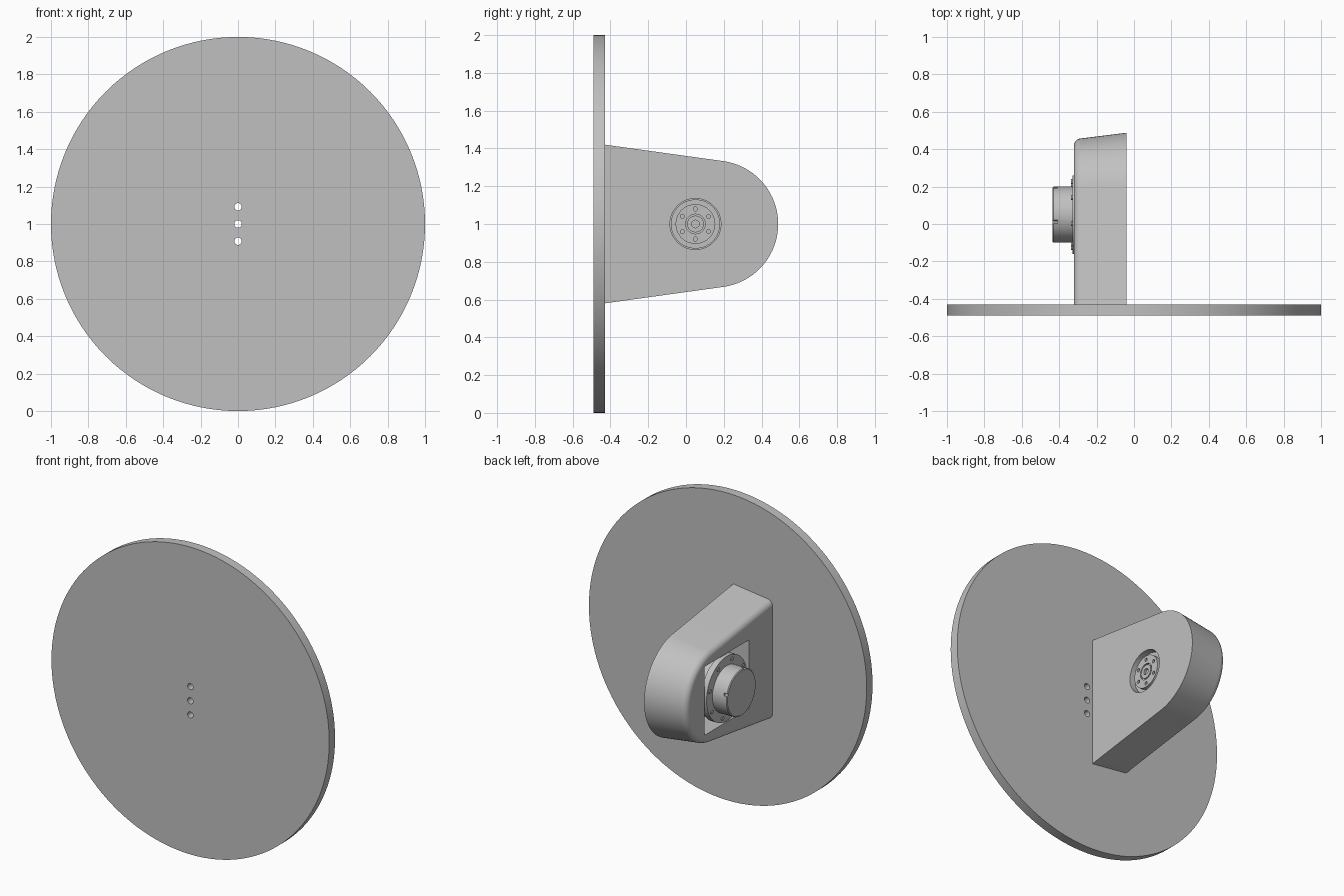
import bpy, bmesh
from math import sin, cos, pi, radians
from mathutils import Vector

cube = bpy.data.objects.get("Cube")
if cube:
    bpy.data.objects.remove(cube, do_unlink=True)

grey = bpy.data.materials.new("plain grey")
grey.use_nodes = True
grey.diffuse_color = (0.53, 0.53, 0.53, 1)
grey.node_tree.nodes["Principled BSDF"].inputs["Base Color"].default_value = grey.diffuse_color

AXIS_Y, AXIS_Z = 0.05, 1.0      # motor axis, running along x
BACK = -0.43                    # rear face of the round plate


def loft(name, rings):
    """Skin a list of matching point rings and cap both ends."""
    bm = bmesh.new()
    loops = [[bm.verts.new(p) for p in ring] for ring in rings]
    n = len(loops[0])
    for a, b in zip(loops, loops[1:]):
        for i in range(n):
            j = (i + 1) % n
            bm.faces.new((a[i], a[j], b[j], b[i]))
    bm.faces.new(loops[0])
    bm.faces.new(loops[-1])
    bmesh.ops.recalc_face_normals(bm, faces=bm.faces)
    mesh = bpy.data.meshes.new(name)
    bm.to_mesh(mesh)
    bm.free()
    mesh.materials.append(grey)
    ob = bpy.data.objects.new(name, mesh)
    bpy.context.collection.objects.link(ob)
    return ob


def turned(name, profile, y=AXIS_Y, z=AXIS_Z, n=64):
    """Solid turned about an x axis from (x, radius) pairs."""
    return loft(name, [[Vector((x, y + r * cos(2 * pi * i / n), z + r * sin(2 * pi * i / n)))
                        for i in range(n)] for x, r in profile])


def rod_y(name, y0, y1, r, z, n):
    """Cylinder along y, centred on x = 0."""
    return loft(name, [[Vector((r * cos(2 * pi * i / n), y, z + r * sin(2 * pi * i / n)))
                        for i in range(n)] for y in (y0, y1)])


def around(radius, count, start):
    """Positions evenly spaced about the motor axis."""
    for k in range(count):
        a = radians(start) + 2 * pi * k / count
        yield AXIS_Y + radius * cos(a), AXIS_Z + radius * sin(a)


def cut(ob, cutters):
    for c in cutters:
        c.hide_render = True
        mod = ob.modifiers.new("cut", 'BOOLEAN')
        mod.operation = 'DIFFERENCE'
        mod.solver = 'EXACT'
        mod.object = c
        bpy.context.view_layer.objects.active = ob
        bpy.ops.object.modifier_apply(modifier=mod.name)
        bpy.data.objects.remove(c, do_unlink=True)


def smooth(ob):
    bpy.ops.object.select_all(action='DESELECT')
    ob.select_set(True)
    bpy.context.view_layer.objects.active = ob
    bpy.ops.object.shade_smooth_by_angle(angle=radians(30))


# Round plate with three through holes
plate = rod_y("round_plate", -0.49, BACK, 1.0, 1.0, 128)
cut(plate, [rod_y("hole_cutter", -0.6, -0.3, 0.02, 1 + dz, 24) for dz in (-0.092, 0, 0.092)])

# Housing: drafted tapering body with round nose and filleted outer edge
SLOPE = radians(8.1)


def housing_ring(x, inset, steps=40):
    r, yc = 0.336 - inset, 0.152
    half = 0.42 - inset / cos(SLOPE)
    pts = [Vector((x, BACK, 1 - half))]
    for i in range(steps + 1):
        a = -(pi / 2 - SLOPE) + (pi - 2 * SLOPE) * i / steps
        pts.append(Vector((x, yc + r * cos(a), 1 + r * sin(a))))
    pts.append(Vector((x, BACK, 1 + half)))
    return pts


rings = [housing_ring(-0.04, 0)]
for k in range(9):
    t = pi / 2 * k / 8
    rings.append(housing_ring(-0.28 - 0.042 * sin(t), 0.03 + 0.04 * (1 - cos(t))))
housing = loft("motor_housing", rings)

# Square motor pocket and round output opening
pocket = loft("pocket_cutter", [[Vector((x, 0.042 + 0.228 * sy, 1 + 0.223 * sz))
                                 for sy, sz in ((-1, -1), (1, -1), (1, 1), (-1, 1))]
                                for x in (-0.5, -0.1)])
opening = turned("opening_cutter", [(-0.2, 0.135), (0.1, 0.135)])
cut(housing, [pocket, opening])

# Motor: end cap, mounting flange, body and stepped output face
motor = turned("motor", [(-0.435, 0.145), (-0.43, 0.15), (-0.33, 0.15), (-0.33, 0.21),
                         (-0.29, 0.21), (-0.29, 0.195), (-0.1, 0.195), (-0.1, 0.13),
                         (-0.075, 0.13), (-0.075, 0.105), (-0.05, 0.105), (-0.05, 0.052),
                         (-0.06, 0.052), (-0.06, 0.044), (-0.05, 0.044), (-0.05, 0.02),
                         (-0.065, 0.02)])
notches = [turned("notch_cutter", [(-0.5, 0.01), (-0.41, 0.01)], y, z, 12)
           for y, z in around(0.15, 4, 15)]
bolt_holes = [turned("bolt_cutter", [(-0.065, 0.011), (0, 0.011)], y, z, 16)
              for y, z in around(0.08, 6, 30)]
cut(motor, notches + bolt_holes)

# Flange screws
for k, (y, z) in enumerate(around(0.183, 8, 15)):
    smooth(turned(f"flange_screw_{k + 1}", [(-0.32, 0.013), (-0.336, 0.013)], y, z, 16))

for ob in (plate, housing, motor):
    smooth(ob)
